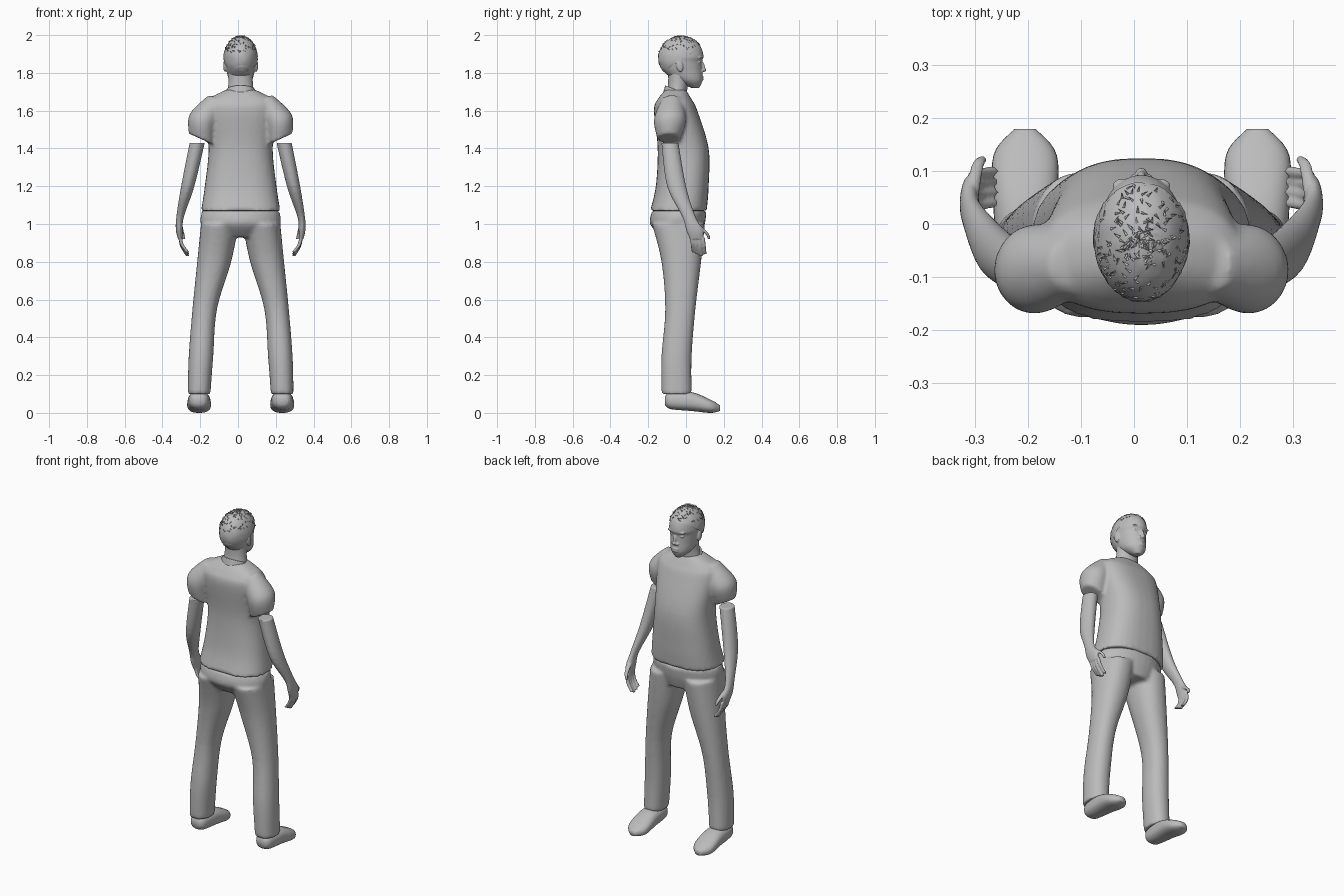
import bpy, bmesh, math, random
from mathutils import Matrix, Vector

default_cube = bpy.data.objects.get("Cube")
if default_cube:
    bpy.data.objects.remove(default_cube, do_unlink=True)

random.seed(4)
MIDDLE = Vector((.014, 0, 0))  # body centre line
SIDES = {"left": 1, "right": -1}

colour = (.5, .5, .5, 1)
grey = bpy.data.materials.new("plain grey")
grey.use_nodes = True
grey.diffuse_color = colour
grey.node_tree.nodes["Principled BSDF"].inputs["Base Color"].default_value = colour


def catmull_rom(before, start, end, after, t):
    slope_in, slope_out = (end - before) / 2, (after - start) / 2
    ease = t * t * (3 - 2 * t)
    return (start + (end - start) * ease
            + slope_in * t * (1 - t) ** 2 - slope_out * t * t * (1 - t))


def refine(rings, steps=6):
    """Fill in smooth rings between the given ones."""
    padded = [rings[0], *rings, rings[-1]]
    smooth = []
    for group in zip(padded, padded[1:], padded[2:], padded[3:]):
        for step in range(steps):
            smooth.append([catmull_rom(*values, step / steps) for values in zip(*group)])
    return smooth + [rings[-1]]


def loft(bm, rings, side=1, offset=0, power=2, tilt_x=0, tilt_y=0, along_y=False, count=32):
    """Skin rings of (station, half width, low, high, optional sideways centre)."""
    loops = []
    for station, half, low, high, centre in refine([(*ring, offset)[:5] for ring in rings]):
        loop = []
        for i in range(count):
            angle = math.tau * i / count
            across, along = (math.copysign(abs(f) ** (2 / power), f)
                             for f in (math.cos(angle), math.sin(angle)))
            dx, depth = half * across, (high - low) / 2 * along
            x = side * (centre + dx)
            y, z = (low + high) / 2 + depth, station + tilt_x * dx + tilt_y * depth
            if along_y:
                y, z = z, y
            loop.append(bm.verts.new(MIDDLE + Vector((x, y, z))))
        loops.append(loop)
    for lower, upper in zip(loops, loops[1:]):
        for i in range(count):
            bm.faces.new((lower[i - 1], lower[i], upper[i], upper[i - 1]))
    bm.faces.new(loops[0])
    bm.faces.new(loops[-1])


def blob(bm, centre, radii, turn=0):
    """Add a stretched ball."""
    place = Matrix.Translation(MIDDLE + Vector(centre))
    place = place @ Matrix.Rotation(turn, 4, "X") @ Matrix.Diagonal((*radii, 1))
    bmesh.ops.create_uvsphere(bm, u_segments=32, v_segments=20, radius=1, matrix=place)


def finish(bm, name, voxel=0):
    """Make the object; a voxel size melts its pieces into one skin."""
    bmesh.ops.recalc_face_normals(bm, faces=bm.faces)
    mesh = bpy.data.meshes.new(name)
    bm.to_mesh(mesh)
    bm.free()
    part = bpy.data.objects.new(name, mesh)
    bpy.context.collection.objects.link(part)
    mesh.materials.append(grey)
    mesh.polygons.foreach_set("use_smooth", [True] * len(mesh.polygons))
    if voxel:
        blend = part.modifiers.new("blend", "REMESH")
        blend.mode = "VOXEL"
        blend.voxel_size = voxel
        blend.use_smooth_shade = True
        soften = part.modifiers.new("soften", "SMOOTH")
        soften.iterations = 4


# Shirt: torso with puffed short sleeves
bm = bmesh.new()
loft(bm, [(1.07, .21, -.19, .11), (1.2, .19, -.16, .12), (1.4, .17, -.15, .12),
          (1.6, .19, -.17, .06), (1.66, .17, -.15, .03), (1.71, .08, -.11, 0)], power=2.5)
for side in SIDES.values():
    loft(bm, [(1.45, .065, -.15, -.03, .21), (1.55, .07, -.17, 0, .2),
              (1.66, .05, -.13, -.02, .12)], side, tilt_x=.45)
finish(bm, "shirt", voxel=.01)

# Collar band
bm = bmesh.new()
loft(bm, [(1.67, .085, -.12, .02), (1.71, .075, -.11, .01)], tilt_y=-.4)
finish(bm, "collar")

# Trousers: hips blended into two legs
bm = bmesh.new()
loft(bm, [(1.07, .205, -.18, .11), (1, .21, -.19, .1), (.93, .14, -.13, .08)])
for side in SIDES.values():
    loft(bm, [(1, .1, -.18, .1, .11), (.8, .09, -.13, .08, .14), (.55, .065, -.11, .05, .19),
              (.3, .065, -.13, .03, .21), (.1, .06, -.13, .03, .22)], side, power=2.2)
finish(bm, "trousers", voxel=.01)

# Shoes
for label, side in SIDES.items():
    bm = bmesh.new()
    loft(bm, [(-.11, .03, .04, .09), (-.08, .05, .02, .11), (.03, .06, .01, .11),
              (.13, .06, 0, .07), (.18, .02, .01, .04)], side, offset=.22, power=2.4, along_y=True)
    finish(bm, label + "_shoe")

# Bare arms with hands
for label, side in SIDES.items():
    bm = bmesh.new()
    loft(bm, [(1.43, .04, -.13, -.04, .23), (1.2, .035, -.1, 0, .28), (1.04, .02, -.02, .05, .32),
              (.97, .018, 0, .09, .325), (.92, .012, .02, .09, .32)], side)
    # Four curled fingers, the outer ones shorter
    for finger in range(4):
        root = .03 + .02 * finger
        length = .1 - .01 * abs(finger - 2)
        bend = [(.93 - length * t, .01, root - .01 + .01 * t, root + .01 + .01 * t, .32 - .04 * t * t)
                for t in (0, .5, 1)]
        loft(bm, bend, side, count=12)
    # Thumb
    loft(bm, [(.99, .013, .04, .08, .32), (.95, .012, .1, .12, .31), (.92, .008, .115, .13, .3)],
         side, count=12)
    finish(bm, label + "_arm", voxel=.004)

# Neck
bm = bmesh.new()
loft(bm, [(1.66, .08, -.11, 0), (1.74, .065, -.095, .01), (1.82, .065, -.095, .02)])
finish(bm, "neck")

# Head with face and ears
bm = bmesh.new()
loft(bm, [(1.72, .02, .03, .07), (1.76, .06, -.06, .087), (1.82, .076, -.13, .085),
          (1.86, .081, -.14, .084), (1.89, .083, -.14, .093), (1.95, .07, -.12, .07),
          (1.99, .02, -.05, 0)])
blob(bm, (0, .087, 1.835), (.009, .013, .03), turn=.25)  # nose bridge
blob(bm, (0, .093, 1.815), (.012, .014, .011))  # nose tip
for lip_height in (1.778, 1.766):
    blob(bm, (0, .082, lip_height), (.022, .012, .006))
for side in SIDES.values():
    blob(bm, (side * .014, .084, 1.81), (.009, .011, .008))  # nostril
    blob(bm, (side * .032, .068, 1.856), (.015, .011, .007))  # eye
    blob(bm, (side * .034, .074, 1.88), (.022, .012, .006))  # brow
    blob(bm, (side * .083, -.034, 1.838), (.009, .018, .034), turn=.2)  # ear
finish(bm, "head", voxel=.004)

# Hair: a rough cap cut along the hairline, with loose tufts
bm = bmesh.new()
crown = Vector((0, -.025, 1.88))
blob(bm, crown, (.09, .122, .115))
bmesh.ops.subdivide_edges(bm, edges=bm.edges, cuts=1)
bmesh.ops.bisect_plane(bm, geom=bm.verts[:] + bm.edges[:] + bm.faces[:], plane_co=(0, 0, 1.887),
                       plane_no=(0, .7, -1), clear_outer=True)
for vert in bm.verts:
    outward = (vert.co - MIDDLE - crown).normalized()
    vert.co += outward * random.uniform(-.001, .002)
scalp = [vert.co.copy() for vert in bm.verts if vert.co.z > 1.93 + .2 * vert.co.y]
for root in random.sample(scalp, 170):
    outward = (root - MIDDLE - crown).normalized()
    sweep = Vector((random.uniform(-1, 1), random.uniform(-1, 1), .6))
    flow = outward.cross(sweep).normalized()
    width = outward.cross(flow) * .003
    base = [bm.verts.new(root + shift) for shift in (-width, width, outward * .003)]
    tip = bm.verts.new(root + flow * .014 + outward * .002)
    for i in range(3):
        bm.faces.new((base[i - 1], base[i], tip))
finish(bm, "hair")
